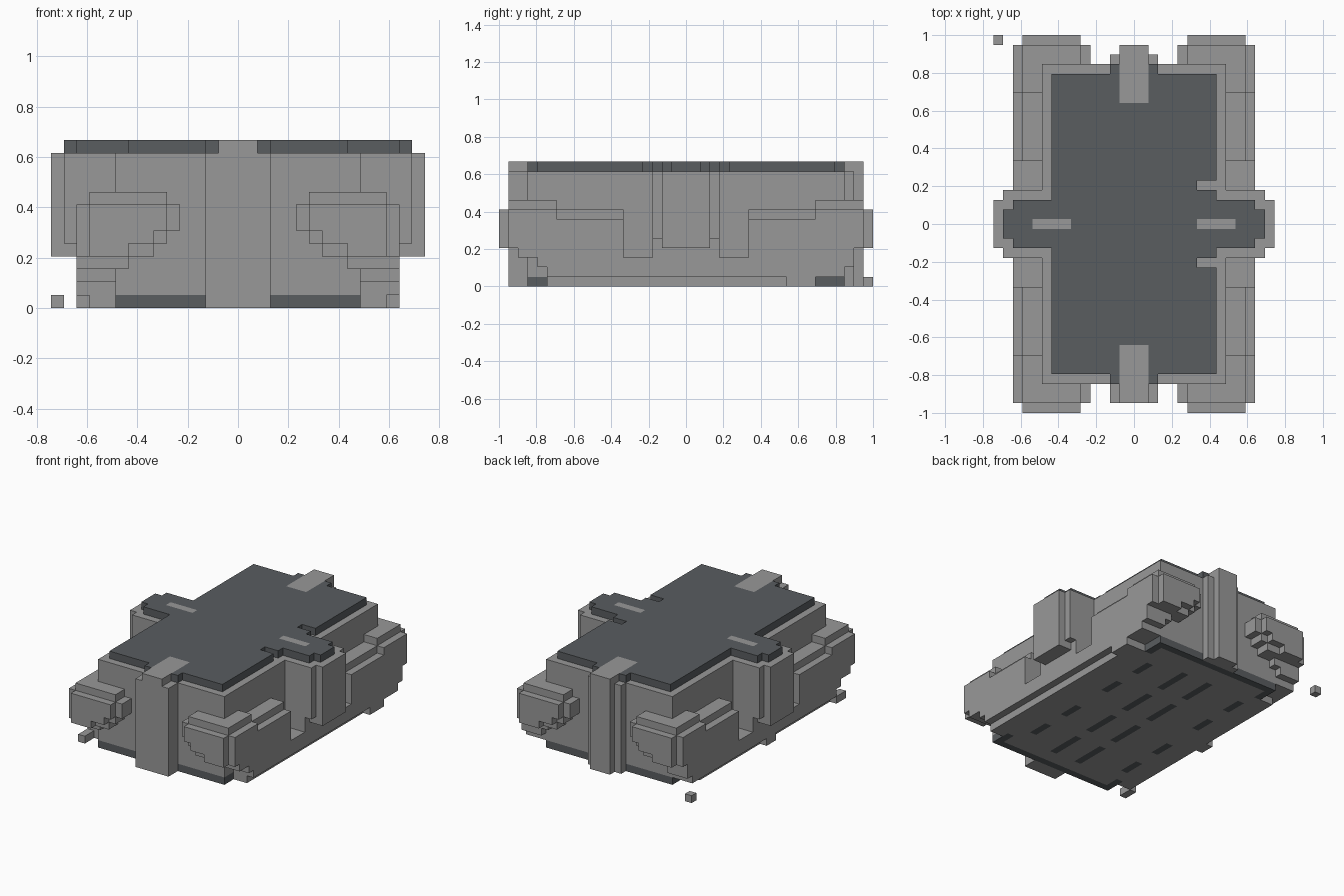
import bpy
import bmesh
from mathutils import Vector

if "Cube" in bpy.data.objects:
    bpy.data.objects.remove(bpy.data.objects["Cube"])

U = 2 / 39  # edge of one block
LIGHT, DARK = 0, 1
cells = {}  # block position -> (part, colour)


def material(name, rgb):
    m = bpy.data.materials.new(name)
    m.use_nodes = True
    m.diffuse_color = (*rgb, 1)
    m.node_tree.nodes["Principled BSDF"].inputs["Base Color"].default_value = (*rgb, 1)
    return m


def fill(part, xs, ys, zs, colour=LIGHT):
    """Fill an inclusive range of blocks; later fills replace earlier ones."""
    for x in range(xs[0], xs[1] + 1):
        for y in range(ys[0], ys[1] + 1):
            for z in range(zs[0], zs[1] + 1):
                cells[x, y, z] = (part, colour)


def span(sign, a, b):
    return (a, b) if sign > 0 else (-b, -a)


# Hull with dark end sills
fill("hull", (-9, 9), (-16, 16), (0, 11))
for sy in (-1, 1):
    fill("hull", (-9, 9), span(sy, 16, 16), (0, 0), DARK)
    for sx in (-1, 1):
        fill("hull", span(sx, 9, 9), span(sy, 14, 16), (0, 0), DARK)

# Flat roof with side arms and two notches
fill("roof", (-8, 8), (-15, 15), (12, 12), DARK)
fill("roof", (-2, 2), (-16, 16), (12, 12), DARK)
fill("roof", (-12, 12), (-2, 2), (12, 12), DARK)
fill("roof", (-13, 13), (-1, 1), (12, 12), DARK)
fill("roof", (7, 8), (-3, 3), (12, 12), DARK)
for y in (-4, 4):
    for x in (7, 8):
        del cells[x, y, 12]

# Upright end posts with caps reaching over the roof
fill("front_post", (-2, 2), (-18, -17), (0, 11))
fill("front_post", (-1, 1), (-18, -13), (12, 12))
fill("back_post", (-2, 2), (17, 17), (0, 11))
fill("back_post", (-1, 1), (17, 18), (0, 11))
fill("back_post", (-1, 1), (13, 18), (12, 12))

for sx, side in ((1, "left"), (-1, "right")):
    # Low skirt along the side
    skirt = side + "_skirt"
    fill(skirt, span(sx, 10, 11), (-14, 13), (0, 0))
    fill(skirt, span(sx, 10, 12), (-14, 16), (1, 1))
    fill(skirt, span(sx, 10, 12), (-15, 17), (2, 2))

    # Side tower carrying the roof arm
    tower = side + "_tower"
    fill(tower, span(sx, 10, 12), (-3, 3), (3, 11))
    fill(tower, span(sx, 13, 13), (-3, 3), (5, 11))
    fill(tower, span(sx, 14, 14), (-2, 2), (4, 11))
    fill(tower, span(sx, 13, 13), (-2, 2), (4, 11))
    fill("roof", span(sx, 7, 10), (0, 0), (12, 12), LIGHT)

    for sy, end in ((-1, "front"), (1, "back")):
        # Side wall rising toward the corner
        wall = end + "_" + side + "_wall"
        fill(wall, span(sx, 10, 12), span(sy, 7, 17), (3, 6))
        fill(wall, span(sx, 10, 11), span(sy, 7, 17), (7, 7))
        fill(wall, span(sx, 12, 12), span(sy, 14, 18), (7, 7))

        # Corner pod tapering in steps below
        pod = end + "_" + side + "_pod"
        for z, inner in ((3, 9), (4, 7), (5, 6), (6, 5), (7, 5)):
            fill(pod, span(sx, inner, 12), span(sy, 17, 18 if z > 3 else 17), (z, z))
        fill(pod, span(sx, 10, 11), span(sy, 14, 18), (8, 8))
        fill(pod, span(sx, 6, 11), span(sy, 17, 18), (8, 8))
        for z, inner in ((4, 9), (5, 7), (6, 6), (7, 6)):
            fill(pod, span(sx, inner, 11), span(sy, 19, 19), (z, z))

# Small feet under the skirts and the loose block
fill("left_skirt", (12, 12), (11, 13), (0, 0))
fill("right_skirt", (-12, -12), (-1, 0), (0, 0))
fill("right_skirt", (-12, -12), (-16, -15), (0, 0))
fill("loose_block", (-14, -14), (19, 19), (0, 0))

# Dark slots in the underside
for x, starts, length in ((2, (-13, -6, 1, 8), 5), (-2, (-13, -6, 1, 8), 5),
                          (7, (-11, -5, 3, 9), 3), (-8, (-11, -5, 3, 9), 3)):
    for y in starts:
        fill("hull", (x, x), (y, y + length - 1), (0, 0), DARK)

# Turn the blocks into one clean shell per part
mats = [material("light_grey", (0.315, 0.315, 0.315)),
        material("dark_grey", (0.1, 0.109, 0.117))]
DIRS = [Vector(d) for d in ((1, 0, 0), (-1, 0, 0), (0, 1, 0), (0, -1, 0), (0, 0, 1), (0, 0, -1))]
for part in sorted({p for p, c in cells.values()}):
    bm = bmesh.new()
    for pos, (owner, colour) in cells.items():
        if owner != part:
            continue
        centre = Vector(pos) + Vector((0, 0, 0.5))
        for d in DIRS:
            if tuple(int(v) for v in Vector(pos) + d) in cells:
                continue
            a = Vector((d.y, d.z, d.x)) / 2
            b = d.cross(a)
            mid = centre + d / 2
            face = bm.faces.new([bm.verts.new((mid + s * a + t * b) * U)
                                 for s, t in ((-1, -1), (1, -1), (1, 1), (-1, 1))])
            face.material_index = colour
    bmesh.ops.remove_doubles(bm, verts=bm.verts, dist=U / 100)
    bmesh.ops.dissolve_limit(bm, angle_limit=0.01, verts=bm.verts, edges=bm.edges,
                             delimit={"MATERIAL"})
    mesh = bpy.data.meshes.new(part)
    bm.to_mesh(mesh)
    bm.free()
    for m in mats:
        mesh.materials.append(m)
    bpy.context.collection.objects.link(bpy.data.objects.new(part, mesh))
